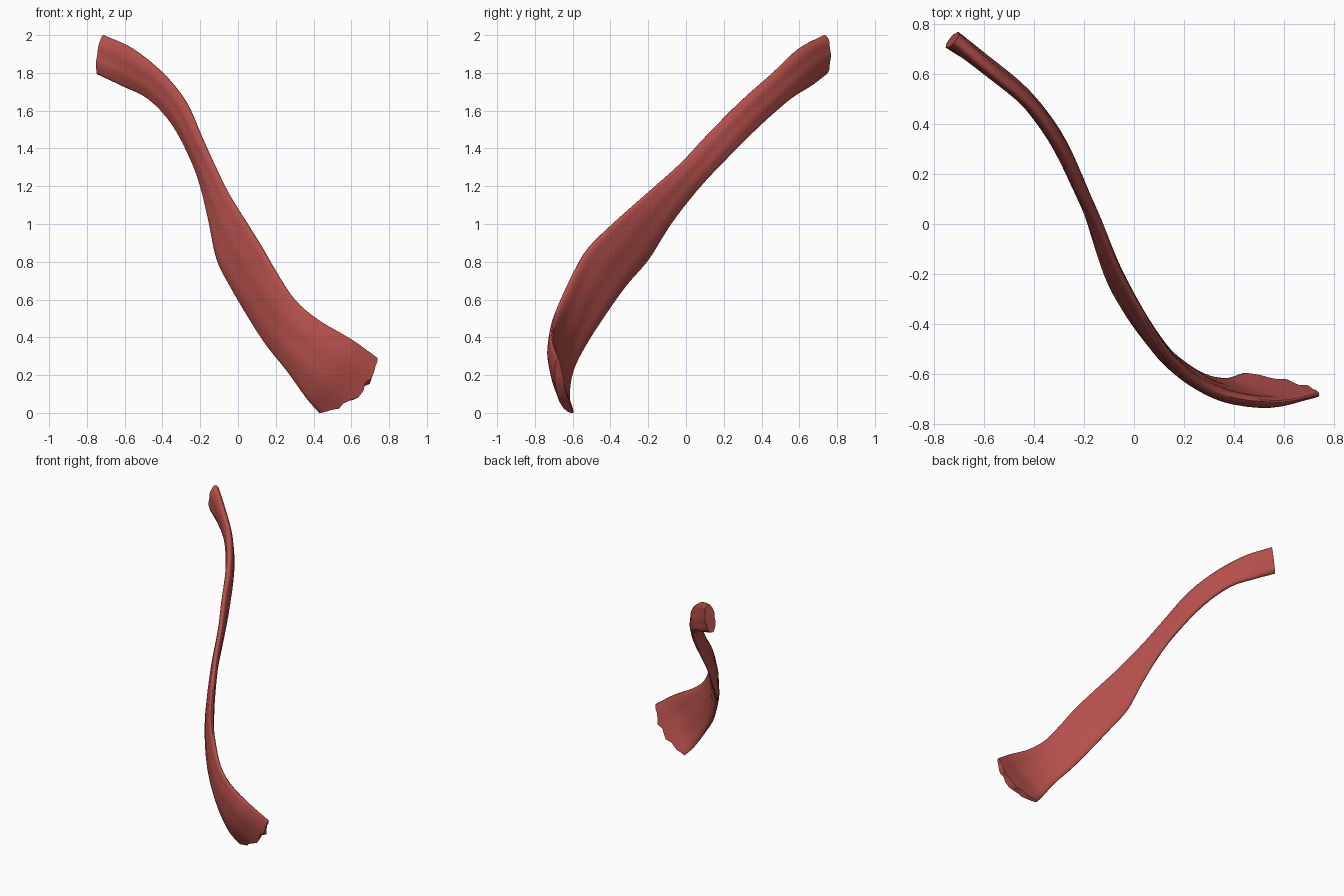
import bpy
import bmesh
import math
import random
from mathutils import Vector

random.seed(4)
cube = bpy.data.objects.get("Cube")
if cube:
    bpy.data.objects.remove(cube, do_unlink=True)

# Stations from the top end to the flared foot:
# upper edge, lower edge, thickness, forward bow of the middle
STATIONS = [
    ((-.71, .735, 2.0), (-.74, .735, 1.79), .075, 0),
    ((-.56, .60, 1.93), (-.61, .66, 1.73), .065, 0),
    ((-.40, .46, 1.8), (-.47, .55, 1.66), .06, 0),
    ((-.28, .29, 1.65), (-.34, .39, 1.52), .06, 0),
    ((-.20, .11, 1.47), (-.24, .20, 1.33), .055, 0),
    ((-.13, -.03, 1.32), (-.19, .06, 1.18), .05, 0),
    ((-.05, -.21, 1.16), (-.15, -.08, 1.0), .05, 0),
    ((.05, -.39, 1.0), (-.11, -.2, .81), .055, 0),
    ((.13, -.52, .87), (-.04, -.32, .67), .06, 0),
    ((.2, -.59, .75), (.06, -.44, .5), .06, .01),
    ((.3, -.66, .6), (.15, -.53, .36), .06, .01),
    ((.43, -.70, .49), (.26, -.60, .22), .06, .02),
    ((.6, -.71, .39), (.36, -.62, .08), .055, .03),
    ((.74, -.68, .29), (.43, -.60, 0), .05, .03),
]
STEPS = 4
SIDES = 32
END_BULGE = .07


def spline(values, s):
    """Catmull-Rom interpolation through the given vectors."""
    last = len(values) - 1
    i = min(int(s), last - 1)
    u = s - i
    p, q = values[i], values[i + 1]
    before = values[i - 1] if i > 0 else p * 2 - q
    after = values[i + 2] if i + 2 <= last else q * 2 - p
    return (p * 2 + (q - before) * u
            + (before * 2 - p * 5 + q * 4 - after) * u * u
            + (p * 3 - before - q * 3 + after) * u ** 3) / 2


uppers = [Vector(row[0]) for row in STATIONS]
lowers = [Vector(row[1]) for row in STATIONS]
shapes = [Vector((row[2], row[3], 0)) for row in STATIONS]
middles = [(a + b) / 2 for a, b in zip(uppers, lowers)]
last = len(STATIONS) - 1

# Sweep a flattened oval section along the strap
bm = bmesh.new()
rings = []
for row in range(last * STEPS + 1):
    s = row / STEPS
    upper, lower = spline(uppers, s), spline(lowers, s)
    shape = spline(shapes, s)
    ahead, behind = min(s + .1, last), max(s - .1, 0)
    along = (spline(middles, ahead) - spline(middles, behind)).normalized()
    half = (upper - lower) / 2
    normal = along.cross(half).normalized()
    foot = max(0, s - last + 1)
    ring = []
    for k in range(SIDES):
        angle = math.tau * k / SIDES
        c, d = math.cos(angle), math.sin(angle)
        ripple = 1 + .07 * math.sin(angle * 7 + s * .6)
        depth = shape.x / 2 * ripple * math.copysign(abs(d) ** .85, d)
        point = (upper + lower) / 2 + half * c
        point += normal * (depth + shape.y * d * d)
        # Rounded, frayed foot
        point += along * foot ** 2 * d * d * (END_BULGE + random.uniform(-.025, .015))
        point.z = max(point.z, 0)
        ring.append(bm.verts.new(point))
    rings.append(ring)

for first, second in zip(rings, rings[1:]):
    for k in range(SIDES):
        n = (k + 1) % SIDES
        bm.faces.new((first[k], first[n], second[n], second[k]))

# Close both ends with strips across the thickness
for ring in (rings[0], rings[-1]):
    for k in range(SIDES // 2):
        corners = [ring[k], ring[k + 1], ring[SIDES - k - 1], ring[-k]]
        bm.faces.new(list(dict.fromkeys(corners)))

bmesh.ops.recalc_face_normals(bm, faces=bm.faces)
mesh = bpy.data.meshes.new("muscle_strap")
bm.to_mesh(mesh)
bm.free()

# Muscle colour
red = bpy.data.materials.new("muscle_red")
red.use_nodes = True
colour = (.46, .08, .07, 1)
red.diffuse_color = colour
red.node_tree.nodes["Principled BSDF"].inputs["Base Color"].default_value = colour
mesh.materials.append(red)

strap = bpy.data.objects.new("muscle_strap", mesh)
bpy.context.collection.objects.link(strap)
bpy.ops.object.select_all(action="DESELECT")
strap.select_set(True)
bpy.context.view_layer.objects.active = strap
bpy.ops.object.shade_smooth_by_angle(angle=math.radians(45))
